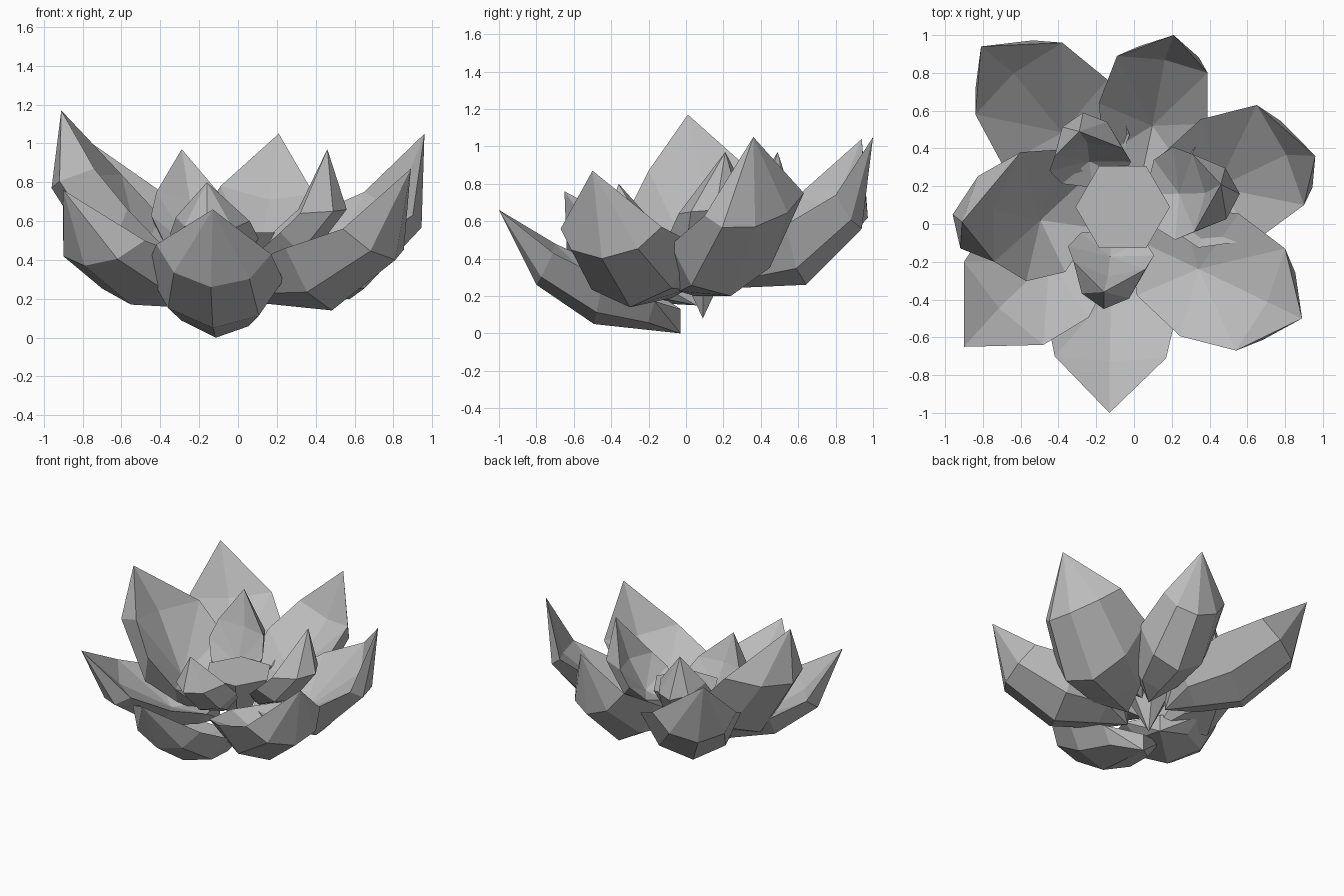
import bpy
import bmesh
from math import cos, sin, pi
from mathutils import Vector

if "Cube" in bpy.data.objects:
    bpy.data.objects.remove(bpy.data.objects["Cube"], do_unlink=True)

# One plain grey for the whole flower
grey = bpy.data.materials.new("petal_grey")
grey.use_nodes = True
colour = (0.5, 0.5, 0.5, 1)
grey.diffuse_color = colour
grey.node_tree.nodes["Principled BSDF"].inputs["Base Color"].default_value = colour

HEART = Vector((-0.06, 0.09, 0))


def finish(bm, name):
    """Turn a bmesh into a flat shaded object."""
    bmesh.ops.recalc_face_normals(bm, faces=bm.faces)
    mesh = bpy.data.meshes.new(name)
    bm.to_mesh(mesh)
    bm.free()
    mesh.materials.append(grey)
    obj = bpy.data.objects.new(name, mesh)
    bpy.context.collection.objects.link(obj)
    return obj


def cross_section(keel, left, right):
    """Cross-section of a petal's back: edge, rib, keel, rib, edge."""
    middle = (left + right) / 2
    rise = (middle - keel) * 0.3

    def rib(edge):
        return keel + (edge - middle) * 0.66 + rise
    return [left, rib(left), keel, rib(right), right]


def petal(name, tip, left, right, keel, belly_z, base_z):
    """Cupped petal: ribbed back, hollow front, pointed tip and blunt base."""
    tip, left, right, keel = map(Vector, (tip, left, right, keel))
    middle = (left + right) / 2

    # The base lies square to the shoulders, just short of the heart
    across = Vector((left.x - right.x, left.y - right.y, 0))
    toward = Vector((HEART.x - middle.x, HEART.y - middle.y, 0))
    toward -= toward.project(across)
    toward -= toward.normalized() * 0.12
    base = Vector((middle.x, middle.y, base_z)) + toward
    top_base = base + Vector((0, 0, 0.13))

    def edges(along, width):
        centre = middle.lerp(top_base, along)
        return centre + (left - middle) * width, centre + (right - middle) * width

    # Belly is the widest cross-section, heel the last one before the base
    belly_keel = keel.lerp(base, 0.4)
    belly_keel.z = belly_z
    heel_keel = belly_keel.lerp(base, 0.6)
    sections = [cross_section(keel, left, right),
                cross_section(belly_keel, *edges(0.4, 1.2)),
                cross_section(heel_keel, *edges(0.8, 0.88))]

    bm = bmesh.new()
    rows = [[bm.verts.new(p) for p in section] for section in sections]
    shoulder, belly, heel = rows
    tip_v, base_v, top_v = (bm.verts.new(p) for p in (tip, base, top_base))
    upper = bm.verts.new(keel.lerp(middle, 0.75))
    hollow_floor = belly_keel.lerp(heel_keel, 0.4)
    hollow = bm.verts.new(hollow_floor.lerp(middle.lerp(top_base, 0.53), 0.45))

    # Back of the petal
    for i in range(4):
        bm.faces.new((tip_v, shoulder[i], shoulder[i + 1]))
        for a, b in zip(rows, rows[1:]):
            bm.faces.new((a[i], b[i], b[i + 1], a[i + 1]))
        bm.faces.new((heel[i], base_v, heel[i + 1]))

    # Hollow of the petal, one half per side
    for side in (0, -1):
        bm.faces.new((tip_v, shoulder[side], upper))
        bm.faces.new((upper, shoulder[side], hollow))
        bm.faces.new((shoulder[side], belly[side], hollow))
        bm.faces.new((belly[side], heel[side], hollow))
        bm.faces.new((heel[side], top_v, hollow))
        bm.faces.new((heel[side], base_v, top_v))
    return finish(bm, name)


# Each petal: tip, two shoulders, keel point below the tip, heights of belly and base
petal("front_petal", (-.13, -1, .66), (-.42, -.7, .48), (.17, -.71, .43), (-.14, -.8, .26), .05, 0)
petal("front_left_petal", (.89, -.5, .87), (.54, -.67, .56), (.8, -.13, .57), (.81, -.45, .4), .14, .19)
petal("left_petal", (.96, .36, 1.05), (.65, .63, .75), (.9, .1, .63), (.9, .37, .57), .2, .2)
petal("back_left_petal", (.21, 1, 1.05), (-.09, .89, .78), (.39, .8, .74), (.2, .94, .56), .26, .24)
petal("back_right_petal", (-.81, .94, 1.04), (-.38, .96, .74), (-.84, .58, .72), (-.72, .88, .56), .26, .24)
petal("right_petal", (-.91, .01, 1.17), (-.74, -.2, .87), (-.6, .38, .84), (-.96, .05, .77), .3, .2)
petal("front_right_petal", (-.9, -.65, .76), (-.48, -.64, .5), (-.9, -.2, .52), (-.79, -.52, .37), .17, .15)
petal("inner_left_petal", (.46, .21, .97), (.31, .37, .66), (.32, -.04, .64), (.56, .16, .66), .4, .28)
petal("inner_back_petal", (-.29, .49, .97), (-.42, .36, .75), (-.06, .4, .7), (-.27, .59, .66), .4, .28)
petal("inner_front_petal", (-.16, -.36, .8), (-.32, -.2, .62), (.06, -.24, .6), (-.16, -.45, .55), .36, .26)

# Heart of the flower: flat hexagonal bud tapering to a spike below
bm = bmesh.new()
rings = []
for radius, z in ((0.25, 0.54), (0.2, 0.45)):
    rings.append([bm.verts.new(HEART + Vector((radius * cos(i * pi / 3), radius * sin(i * pi / 3), z)))
                  for i in range(6)])
spike = bm.verts.new(HEART + Vector((0, 0, 0.08)))
bm.faces.new(rings[0])
for i in range(6):
    j = (i + 1) % 6
    bm.faces.new((rings[0][i], rings[0][j], rings[1][j], rings[1][i]))
    bm.faces.new((rings[1][i], rings[1][j], spike))
finish(bm, "flower_heart")
